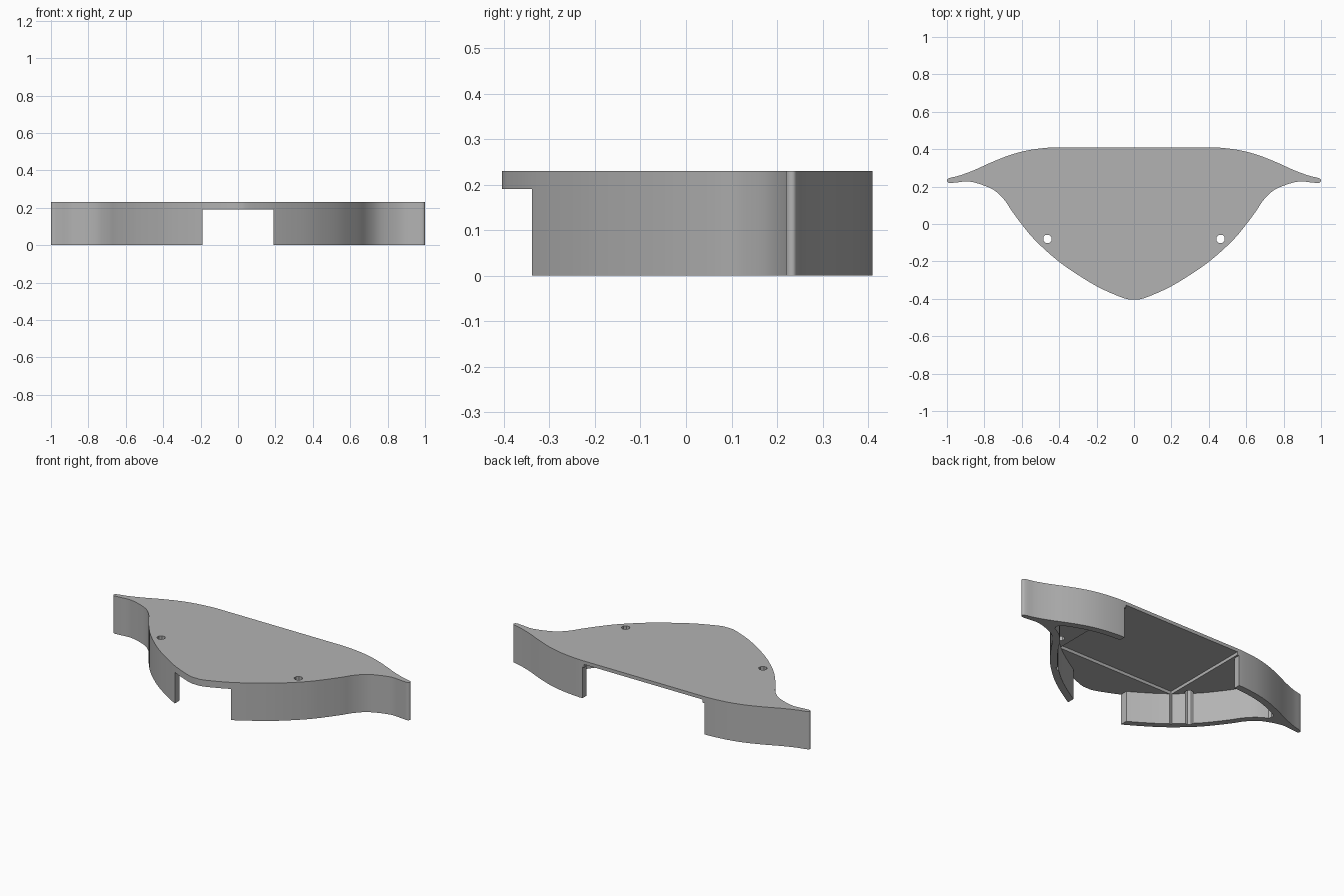
import bpy, bmesh, math
from mathutils import Vector

if "Cube" in bpy.data.objects:
    bpy.data.objects.remove(bpy.data.objects["Cube"])

HEIGHT, UNDERSIDE, WALL = 0.23, 0.19, 0.04

# right half of the outline, from the back centre round the wing to the front nose
half = [(0.43, 0.41), (0.55, 0.397), (0.65, 0.373), (0.75, 0.335), (0.85, 0.29),
        (0.93, 0.26), (0.985, 0.246), (1.0, 0.235), (0.99, 0.22), (0.95, 0.222),
        (0.88, 0.227), (0.80, 0.205), (0.74, 0.175), (0.69, 0.125), (0.65, 0.065),
        (0.594, -0.01), (0.54, -0.075), (0.47, -0.143), (0.39, -0.21), (0.30, -0.272),
        (0.19, -0.338), (0.085, -0.385), (0.025, -0.404)]


def smooth(pts, steps=4):
    """Catmull-Rom curve through the points."""
    p = [Vector(a) for a in pts]
    p = [Vector((0.33, 0.41))] + p + [Vector((-0.025, -0.404))]
    out = []
    for i in range(1, len(p) - 2):
        a, b, c, d = p[i - 1:i + 3]
        for k in range(steps):
            t = k / steps
            out.append(0.5 * (2 * b + (c - a) * t + (2 * a - 5 * b + 4 * c - d) * t * t
                              + (3 * b - a - 3 * c + d) * t ** 3))
    return out + [p[-2]]


def mirrored(pts):
    return list(pts) + [Vector((-q.x, q.y)) for q in reversed(pts)]


def prism(name, pts, z0, z1):
    bm = bmesh.new()
    f = bm.faces.new([bm.verts.new((q[0], q[1], z0)) for q in pts])
    r = bmesh.ops.extrude_face_region(bm, geom=[f])
    bmesh.ops.translate(bm, vec=(0, 0, z1 - z0),
                        verts=[v for v in r["geom"] if isinstance(v, bmesh.types.BMVert)])
    bmesh.ops.recalc_face_normals(bm, faces=bm.faces)
    me = bpy.data.meshes.new(name)
    bm.to_mesh(me)
    bm.free()
    ob = bpy.data.objects.new(name, me)
    bpy.context.collection.objects.link(ob)
    return ob


def box(name, x, y0, y1, z1):
    return prism(name, [(-x, y0), (x, y0), (x, y1), (-x, y1)], -0.1, z1)


def seg_dist(q, a, b):
    t = max(0, min(1, (q - a).dot(b - a) / (b - a).length_squared))
    return (q - a - (b - a) * t).length


# inner cavity: the outline moved inward by the wall thickness, closed before the wing tip
curve = smooth(half)
upper, lower = [], []
for i in range(len(curve)):
    d = curve[min(i + 1, len(curve) - 1)] - curve[max(i - 1, 0)]
    q = curve[i] + Vector((d.y, -d.x)).normalized() * WALL
    clear = min(seg_dist(q, curve[j], curve[j + 1]) for j in range(len(curve) - 1))
    if clear > WALL - 0.003 and 0.01 < q.x < 0.75:
        (upper if i < len(curve) * 0.4 else lower).append(q)
cavity = mirrored(upper + [Vector((0.772, 0.275)), Vector((0.776, 0.255)),
                           Vector((0.768, 0.238))] + lower)

# cover shell
shell = prism("cover_shell", mirrored(curve), 0, HEIGHT)

cutters = [
    prism("cavity_cutter", cavity, -0.1, UNDERSIDE),
    box("front_gap_cutter", 0.19, -0.6, -0.25, UNDERSIDE),
    box("back_gap_cutter", 0.412, 0.3, 0.6, UNDERSIDE),
    box("pocket_cutter", 0.40, -0.16, 0.6, 0.209),
]
# screw holes running down the inside of the front walls
for s in (-1, 1):
    ring = [(s * 0.463 + 0.024 * math.cos(math.tau * (k + 0.5) / 8),
             -0.08 + 0.024 * math.sin(math.tau * (k + 0.5) / 8)) for k in range(8)]
    cutters.append(prism("screw_hole_cutter", ring, -0.1, 0.4))

bpy.context.view_layer.objects.active = shell
shell.select_set(True)
for c in cutters:
    m = shell.modifiers.new(c.name, "BOOLEAN")
    m.operation, m.solver, m.object = "DIFFERENCE", "EXACT", c
    bpy.ops.object.modifier_apply(modifier=m.name)
    bpy.data.objects.remove(c)

grey = bpy.data.materials.new("plain_grey")
grey.diffuse_color = (0.45, 0.45, 0.45, 1)
grey.use_nodes = True
grey.node_tree.nodes["Principled BSDF"].inputs["Base Color"].default_value = grey.diffuse_color
shell.data.materials.clear()
shell.data.materials.append(grey)
bpy.ops.object.shade_smooth_by_angle(angle=math.radians(30))
